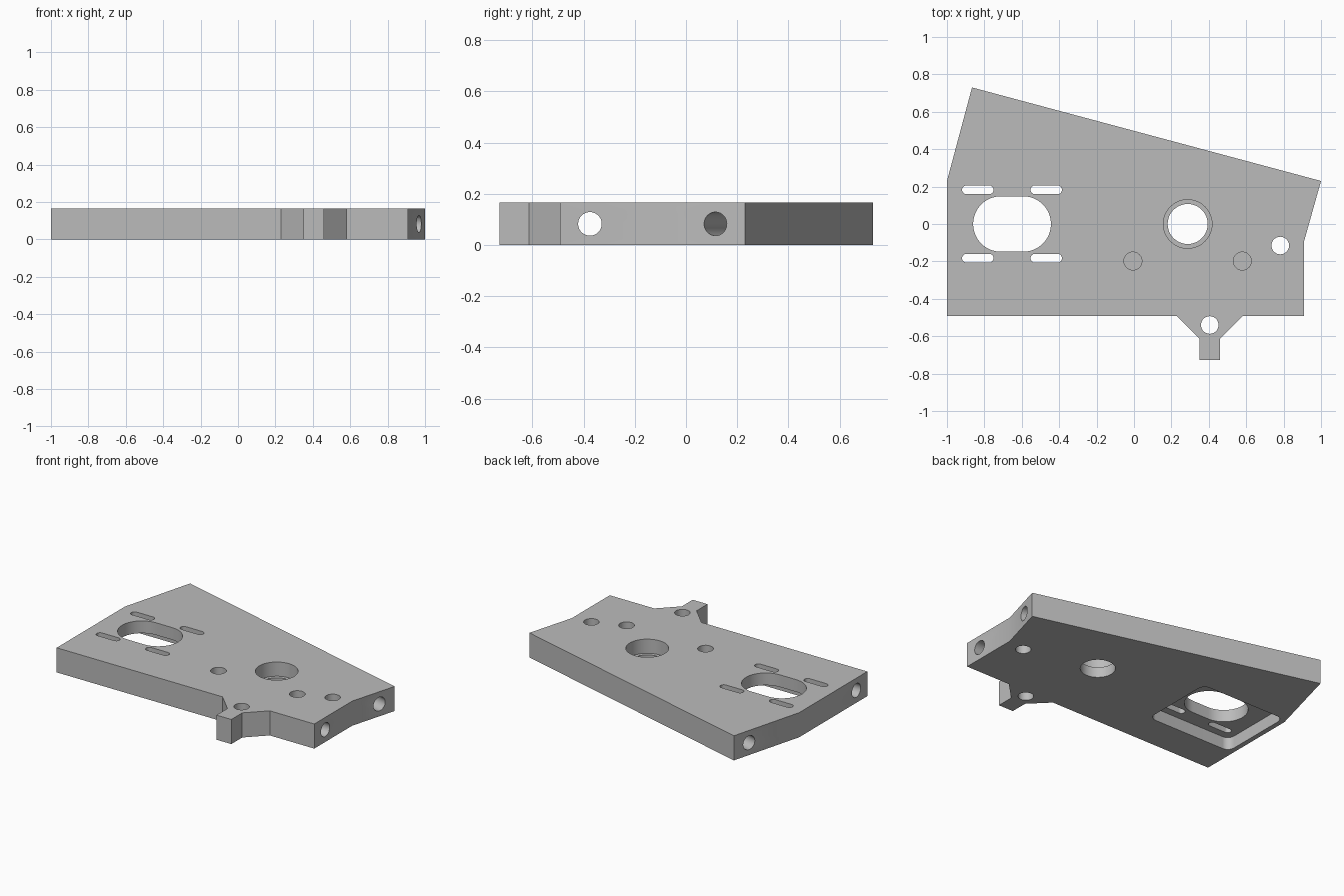
import bpy, bmesh, math
from mathutils import Vector

if "Cube" in bpy.data.objects:
    bpy.data.objects.remove(bpy.data.objects["Cube"])

T = 0.165                      # plate thickness
MID = T / 2


def prism(name, pts, z0, z1):
    """Extrude a closed outline from z0 to z1."""
    bm = bmesh.new()
    face = bm.faces.new([bm.verts.new((x, y, z0)) for x, y in pts])
    top = bmesh.ops.extrude_face_region(bm, geom=[face])["geom"]
    verts = [g for g in top if isinstance(g, bmesh.types.BMVert)]
    bmesh.ops.translate(bm, verts=verts, vec=(0, 0, z1 - z0))
    bmesh.ops.recalc_face_normals(bm, faces=bm.faces)
    mesh = bpy.data.meshes.new(name)
    bm.to_mesh(mesh)
    bm.free()
    obj = bpy.data.objects.new(name, mesh)
    bpy.context.collection.objects.link(obj)
    return obj


def rounded(cx, cy, hx, hy, r, n=16):
    """Rectangle with rounded corners; also gives slots and circles."""
    pts = []
    for k, (sx, sy) in enumerate([(1, 1), (-1, 1), (-1, -1), (1, -1)]):
        for i in range(n + 1):
            a = math.pi / 2 * (k + i / n)
            p = (cx + sx * (hx - r) + r * math.cos(a),
                 cy + sy * (hy - r) + r * math.sin(a))
            if not pts or math.dist(p, pts[-1]) > 1e-5:
                pts.append(p)
    if math.dist(pts[0], pts[-1]) < 1e-5:
        pts.pop()
    return pts


def circle(cx, cy, r):
    return rounded(cx, cy, r, r, r, 12)


cutters = []


def cut(name, pts, z0=-0.1, z1=T + 0.1):
    cutters.append(prism(name, pts, z0, z1))


def cross_bore(name, start, end, r=0.046):
    """Horizontal drilled hole that runs past both side faces."""
    a, b = Vector(start), Vector(end)
    d = (b - a).normalized()
    a, b = a - d * 0.2, b + d * 0.2
    obj = prism(name, circle(0, 0, r), 0, (b - a).length)
    obj.location = a
    obj.rotation_euler = d.to_track_quat("Z", "Y").to_euler()
    cutters.append(obj)


# plate outline with the front tab and slanted sides
plate = prism("mounting_plate", [
    (-1, -0.492), (0.23, -0.492), (0.35, -0.612), (0.35, -0.728),
    (0.46, -0.728), (0.46, -0.612), (0.58, -0.492), (0.91, -0.492),
    (0.91, -0.09), (1, 0.23), (-0.866, 0.73), (-1, 0.23)], 0, T)

# motor opening, underside pocket and four adjustment slots
MX = -0.652
cut("motor_pocket", rounded(MX, 0, 0.315, 0.257, 0.05), z1=0.083)
cut("motor_opening", rounded(MX, 0, 0.208, 0.148, 0.148))
for sx in (-1, 1):
    for sy in (-1, 1):
        cut("motor_slot", rounded(MX + sx * 0.183, sy * 0.183, 0.084, 0.0235, 0.0235, 8))

# stepped bearing seat
cut("bearing_bore", circle(0.287, 0, 0.107))
cut("bearing_seat", circle(0.287, 0, 0.13), z0=T - 0.095)

# through holes and blind holes
cut("side_hole", circle(0.782, -0.115, 0.047))
cut("tab_hole", circle(0.405, -0.54, 0.047))
for x in (-0.006, 0.579):
    cut("blind_hole", circle(x, -0.198, 0.048), z0=T - 0.1)

# long rod bores through the sides, the rear one parallel to the back edge
cross_bore("front_rod_bore", (-1, -0.375, MID), (0.91, -0.375, MID))
cross_bore("rear_rod_bore", (-0.897, 0.614, MID), (0.967, 0.115, MID))

for c in cutters:
    c.hide_render = True
    c.hide_set(True)
    m = plate.modifiers.new(c.name, "BOOLEAN")
    m.operation, m.solver, m.object = "DIFFERENCE", "EXACT", c

# bake the cuts and remove the helpers
bpy.context.view_layer.objects.active = plate
plate.select_set(True)
for m in list(plate.modifiers):
    bpy.ops.object.modifier_apply(modifier=m.name)
for c in cutters:
    bpy.data.objects.remove(c)
bpy.ops.object.shade_smooth_by_angle(angle=math.radians(30))

grey = bpy.data.materials.new("plain_grey")
grey.diffuse_color = (0.5, 0.5, 0.5, 1)
grey.use_nodes = True
grey.node_tree.nodes["Principled BSDF"].inputs["Base Color"].default_value = grey.diffuse_color
plate.data.materials.clear()
plate.data.materials.append(grey)
for p in plate.data.polygons:
    p.material_index = 0
